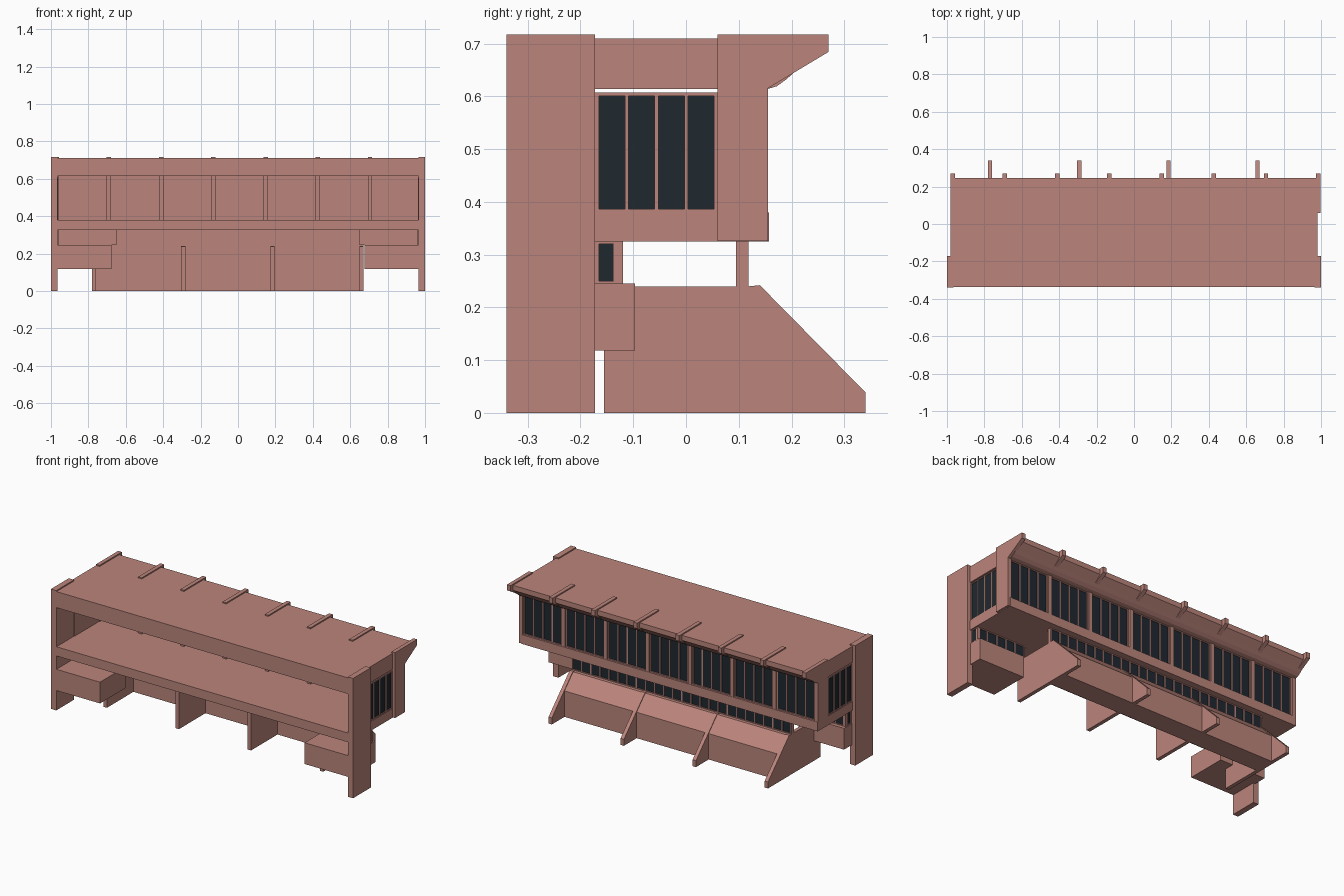
import bpy, bmesh

if "Cube" in bpy.data.objects:
    bpy.data.objects.remove(bpy.data.objects["Cube"])


def material(name, color):
    m = bpy.data.materials.new(name)
    m.diffuse_color = color
    m.use_nodes = True
    m.node_tree.nodes["Principled BSDF"].inputs["Base Color"].default_value = m.diffuse_color
    return m


CLAY = material("clay", (0.50, 0.235, 0.20, 1))
GLASS = material("dark_glass", (0.014, 0.021, 0.028, 1))


def finish(name, bm, mat):
    bmesh.ops.recalc_face_normals(bm, faces=bm.faces)
    me = bpy.data.meshes.new(name)
    bm.to_mesh(me)
    bm.free()
    me.materials.append(mat)
    ob = bpy.data.objects.new(name, me)
    bpy.context.collection.objects.link(ob)
    return ob


def add_prism(bm, profile, x0, x1):
    """Extrude a (y, z) profile from x0 to x1."""
    face = bm.faces.new([bm.verts.new((x0, y, z)) for y, z in profile])
    ext = bmesh.ops.extrude_face_region(bm, geom=[face])
    verts = [v for v in ext["geom"] if isinstance(v, bmesh.types.BMVert)]
    bmesh.ops.translate(bm, verts=verts, vec=(x1 - x0, 0, 0))


def add_box(bm, x0, x1, y0, y1, z0, z1):
    add_prism(bm, [(y0, z0), (y1, z0), (y1, z1), (y0, z1)], x0, x1)


def box(name, *dims):
    bm = bmesh.new()
    add_box(bm, *dims)
    return finish(name, bm, CLAY)


def prism(name, profile, x0, x1):
    bm = bmesh.new()
    add_prism(bm, profile, x0, x1)
    return finish(name, bm, CLAY)


def glazing(name, axis, a0, a1, n, z0, z1, inner, outer, rail=0.005, bar=0.007):
    """Window wall running along an axis: backing, frame bars and n panes."""
    s = 1 if outer > inner else -1
    frame, panes = bmesh.new(), bmesh.new()

    def put(bm, p0, p1, d0, d1, q0, q1):
        d0, d1 = min(d0, d1), max(d0, d1)
        if axis == 'x':
            add_box(bm, p0, p1, d0, d1, q0, q1)
        else:
            add_box(bm, d0, d1, p0, p1, q0, q1)

    back = outer - s * 0.007
    put(frame, a0, a1, inner, back, z0, z1)
    put(panes, a0, a1, back, back + s * 0.003, z0 + rail, z1 - rail)
    for q in (z0, z1 - rail):
        put(frame, a0, a1, back, outer, q, q + rail)
    step = (a1 - a0 - bar) / n
    for i in range(n + 1):
        p = a0 + i * step
        put(frame, p, p + bar, back, outer, z0 + rail, z1 - rail)
    finish(name + "_frame", frame, CLAY)
    finish(name + "_glass", panes, GLASS)


# Roof with coved rear eave
prism("roof", [(-0.338, 0.614), (0.155, 0.614), (0.172, 0.619), (0.19, 0.632),
               (0.208, 0.648), (0.245, 0.68), (0.245, 0.71), (-0.338, 0.71)],
      -0.982, 0.982)

# Upper gallery floor
box("gallery_floor", -0.982, 0.982, -0.338, 0.157, 0.325, 0.38)

# Ribs along the rear of the gallery, and glazed bays between them
RIB = [(0.06, 0.326), (0.155, 0.326), (0.155, 0.615), (0.27, 0.684),
       (0.27, 0.717), (0.06, 0.717)]
ribs = [-0.97 + i * 1.955 / 7 for i in range(8)]
for i, x in enumerate(ribs):
    prism("rear_rib_%d" % (i + 1), RIB, x - 0.012, x + 0.012)
for i in range(7):
    glazing("gallery_bay_%d" % (i + 1), 'x', ribs[i] + 0.012, ribs[i + 1] - 0.012,
            4, 0.38, 0.614, 0.118, 0.146)

# Parts repeated at both ends
for side, s in (("left", -1), ("right", 1)):
    def span(a, b):
        return sorted((s * a, s * b))

    # End pier
    box(side + "_pier", *span(0.965, 1.0), -0.34, -0.172, 0, 0.717)
    # Gallery end window
    glazing(side + "_gallery_window", 'y', -0.172, 0.06, 4, 0.38, 0.607,
            s * 0.962, s * 0.98, rail=0.006)
    # Low corner box
    box(side + "_corner_box", *span(0.677, 0.978), -0.338, -0.097, 0.118, 0.245)
    # Windows standing on the corner box
    lo, hi = span(0.65, 0.972)
    glazing(side + "_lower_window", 'x', lo, hi, 5, 0.245, 0.325, -0.137, -0.119)
    glazing(side + "_lower_end_window", 'y', -0.172, -0.119, 1, 0.245, 0.325,
            s * 0.957, s * 0.974)

# Base wall with sloped rear face
prism("base_wall", [(0.095, 0), (0.22, 0), (0.22, 0.155), (0.138, 0.238), (0.095, 0.238)],
      -0.778, 0.668)

# Buttress fins
FIN = [(-0.155, 0), (0.34, 0), (0.34, 0.039), (0.14, 0.242), (0.12, 0.24), (-0.155, 0.239)]
for i in range(4):
    x = -0.77 + i * 0.477
    prism("buttress_%d" % (i + 1), FIN, x - 0.011, x + 0.011)

# Lower window strip above the base wall
glazing("lower_strip", 'x', -0.781, 0.672, 24, 0.238, 0.325, 0.095, 0.118)
